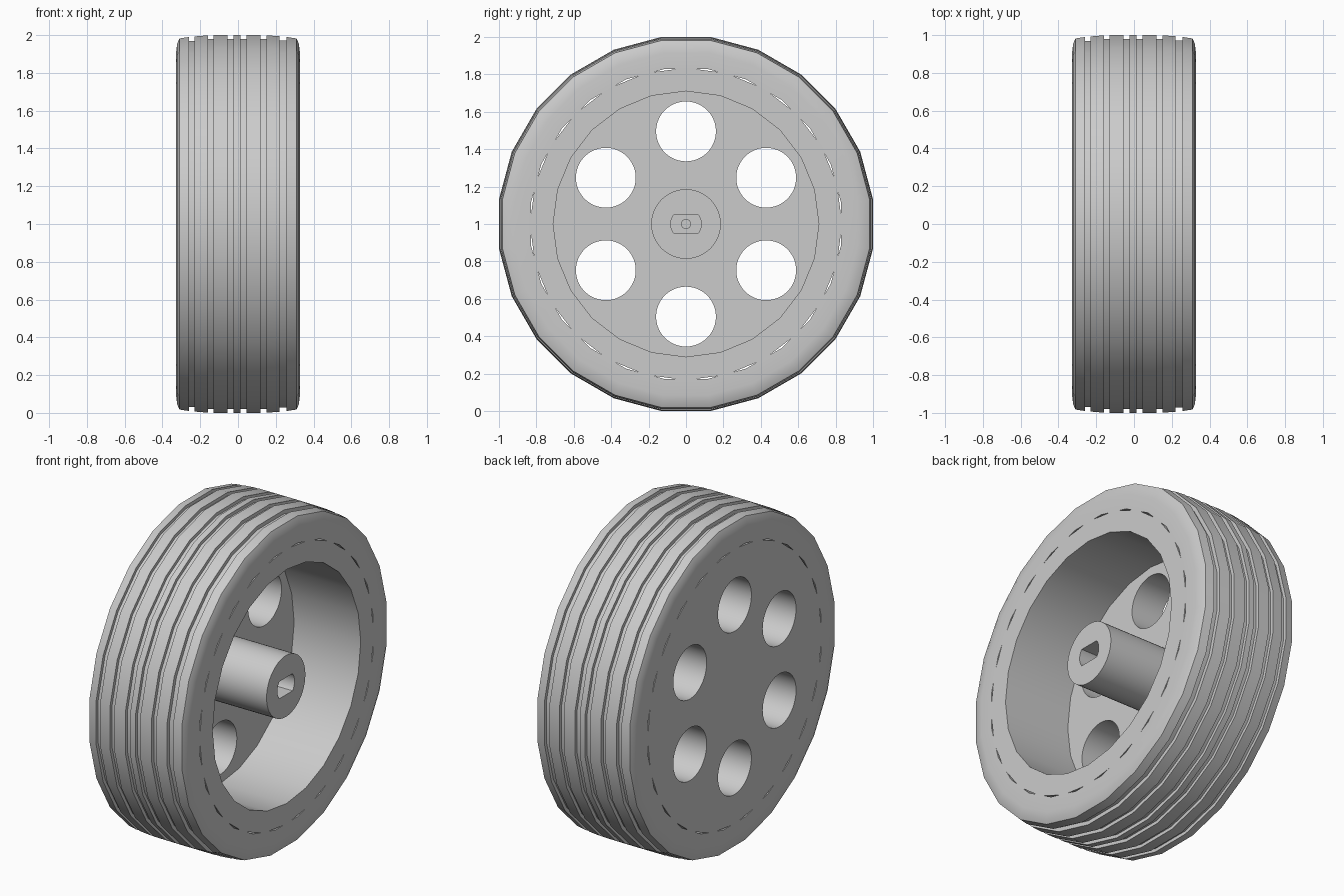
import bpy, bmesh, math
from mathutils import Matrix, Vector

if "Cube" in bpy.data.objects:
    bpy.data.objects.remove(bpy.data.objects["Cube"])

grey = bpy.data.materials.new("plain grey")
grey.diffuse_color = (0.6, 0.6, 0.6, 1)
grey.use_nodes = True
grey.node_tree.nodes["Principled BSDF"].inputs["Base Color"].default_value = grey.diffuse_color
CENTRE = Vector((0, 0, 1))
SIDES = 24
HALF = 0.327                      # half width of the wheel
FLAT = math.cos(math.pi / SIDES)  # flat radius / corner radius


def finish(name, bm):
    bmesh.ops.recalc_face_normals(bm, faces=bm.faces)
    me = bpy.data.meshes.new(name)
    bm.to_mesh(me)
    bm.free()
    ob = bpy.data.objects.new(name, me)
    bpy.context.collection.objects.link(ob)
    me.materials.append(grey)
    return ob


def x_cylinder(name, radius, x0, x1, sides, y=0, z=0):
    """Cylinder along x, with a corner pointing straight up."""
    bm = bmesh.new()
    rings = []
    for x in (x0, x1):
        rings.append([bm.verts.new(CENTRE + Vector((
            x, y + radius * math.sin(math.tau * i / sides),
            z + radius * math.cos(math.tau * i / sides)))) for i in range(sides)])
    for i in range(sides):
        j = (i + 1) % sides
        bm.faces.new((rings[0][i], rings[0][j], rings[1][j], rings[1][i]))
    bm.faces.new(rings[0])
    bm.faces.new(rings[1])
    return finish(name, bm)


def lathe(name, profile):
    """Closed (x, flat radius) profile turned round x, with a flat on top."""
    bm = bmesh.new()
    rings = []
    for i in range(SIDES):
        a = math.tau * (i + 0.5) / SIDES
        rings.append([bm.verts.new(CENTRE + Vector((
            x, r / FLAT * math.sin(a), r / FLAT * math.cos(a)))) for x, r in profile])
    n = len(profile)
    for i in range(SIDES):
        a, b = rings[i], rings[(i + 1) % SIDES]
        for k in range(n):
            m = (k + 1) % n
            bm.faces.new((a[k], a[m], b[m], b[k]))
    return finish(name, bm)


def boolean(ob, other, operation):
    mod = ob.modifiers.new(operation.title(), 'BOOLEAN')
    mod.operation = operation
    mod.solver = 'EXACT'
    mod.object = other
    bpy.context.view_layer.objects.active = ob
    bpy.ops.object.modifier_apply(modifier=mod.name)
    bpy.data.objects.remove(other, do_unlink=True)


def smooth(ob):
    bpy.ops.object.select_all(action='DESELECT')
    ob.select_set(True)
    bpy.context.view_layer.objects.active = ob
    bpy.ops.object.shade_smooth_by_angle(angle=math.radians(30))


# Tyre: rounded shoulders and six grooves around a slightly crowned tread
grooves = [(-0.26, -0.23), (-0.16, -0.13), (-0.055, -0.023),
           (0.013, 0.045), (0.12, 0.15), (0.22, 0.257)]


def crown(x):
    return 1.0 - 0.017 * max(0, (abs(x) - 0.12) / 0.2) ** 1.5


profile = [(-HALF, 0.83), (-HALF, 0.915), (-0.322, 0.955), (-0.31, 0.982)]
for g0, g1 in grooves:
    floor = min(crown(g0), crown(g1)) - 0.02
    profile += [(g0, crown(g0)), (g0, floor), (g1, floor), (g1, crown(g1))]
profile += [(0.31, 0.982), (0.322, 0.955), (HALF, 0.915), (HALF, 0.83)]
smooth(lathe("tyre", profile))

# Rim: drum hollowed from the right, leaving a thick web on the left
WEB = -0.12
rim = x_cylinder("rim", 0.835, -HALF, HALF, SIDES)
boolean(rim, x_cylinder("pocket", 0.71, WEB, 0.6, SIDES), 'DIFFERENCE')

# Six round holes through the web
for i in range(6):
    a = math.tau * i / 6
    boolean(rim, x_cylinder("hole", 0.16, -0.6, 0.1, 48,
                            0.495 * math.sin(a), 0.495 * math.cos(a)), 'DIFFERENCE')

# Hub with a double-flat axle socket and a small blind screw hole
boolean(rim, x_cylinder("hub", 0.186, WEB - 0.05, HALF - 0.005, 48), 'UNION')
socket = x_cylinder("socket", 0.082, WEB, 0.6, 48)
bm = bmesh.new()
bmesh.ops.create_cube(bm, size=1, matrix=Matrix.Translation(CENTRE)
                      @ Matrix.Diagonal((2, 0.4, 0.104, 1)))
boolean(socket, finish("socket_flats", bm), 'INTERSECT')
boolean(rim, socket, 'DIFFERENCE')
boolean(rim, x_cylinder("screw_hole", 0.025, WEB - 0.1, WEB + 0.1, 24), 'DIFFERENCE')
smooth(rim)
